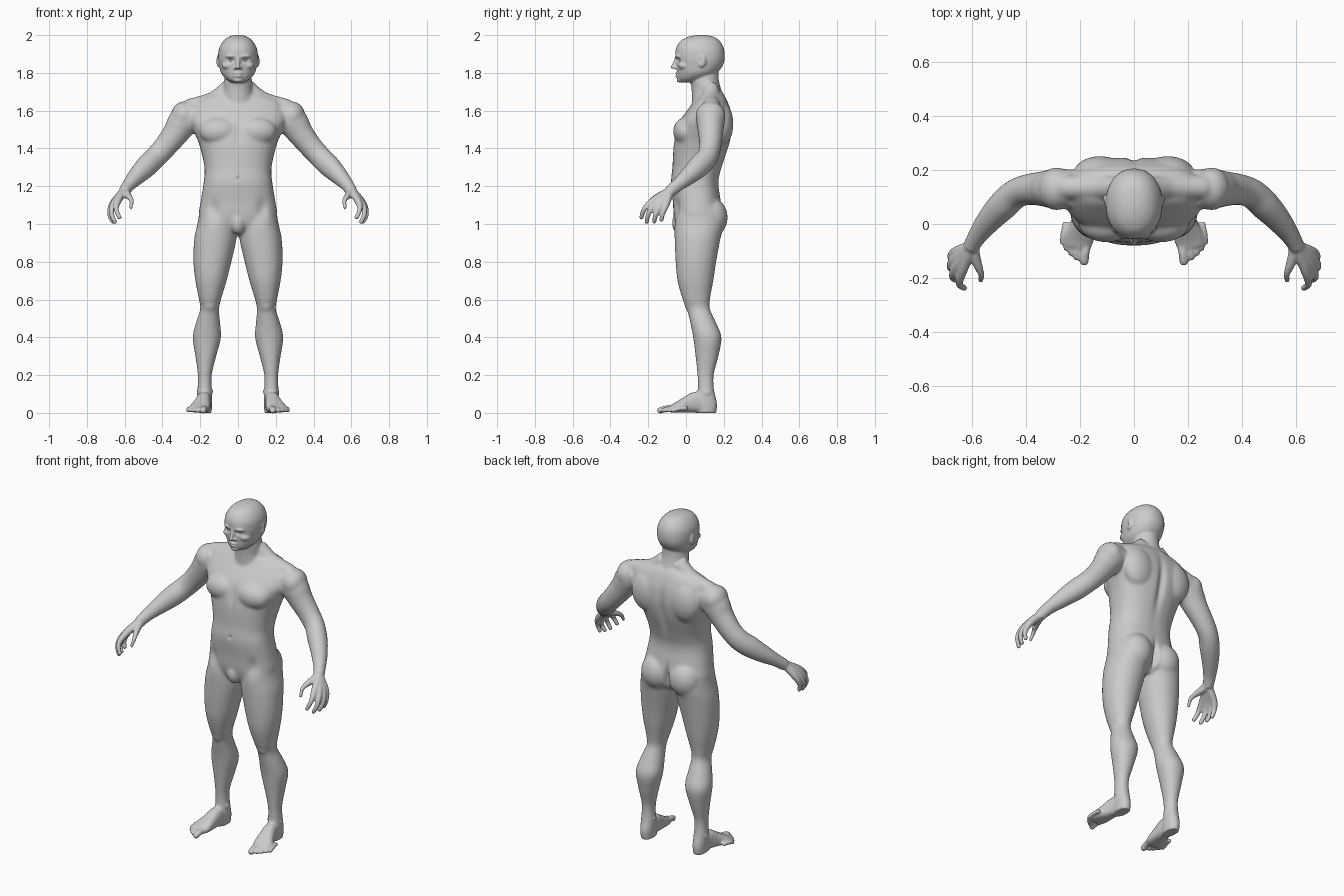
import bpy, bmesh, math
from mathutils import Vector, Matrix

bm = bmesh.new()


def spline(rows, steps=5):
    """Catmull-Rom interpolation through rows of numbers."""
    out = []
    for i in range(len(rows) - 1):
        p0, p1 = rows[max(i - 1, 0)], rows[i]
        p2, p3 = rows[i + 1], rows[min(i + 2, len(rows) - 1)]
        for k in range(steps):
            t = k / steps
            out.append([0.5 * (2 * b + (c - a) * t + (2 * a - 5 * b + 4 * c - d) * t * t
                               + (3 * b - a - 3 * c + d) * t ** 3)
                        for a, b, c, d in zip(p0, p1, p2, p3)])
    return out + [list(rows[-1])]


def loft(rows, upright=False, power=2.0, sides=32):
    """Closed skin through sections (x, y, z, half width, half depth)."""
    rows = spline(rows)
    rings = []
    for i, (x, y, z, a, b) in enumerate(rows):
        u, v = Vector((1, 0, 0)), Vector((0, 1, 0))
        if not upright:
            t = Vector(rows[min(i + 1, len(rows) - 1)][:3]) - Vector(rows[max(i - 1, 0)][:3])
            u = t.cross(Vector((0, 0, 1))).normalized()
            v = u.cross(t).normalized()
        ring = []
        for k in range(sides):
            c, s = math.cos(math.tau * k / sides), math.sin(math.tau * k / sides)
            c = math.copysign(abs(c) ** (2 / power), c)
            s = math.copysign(abs(s) ** (2 / power), s)
            ring.append(bm.verts.new(Vector((x, y, z)) + u * (a * c) + v * (b * s)))
        rings.append(ring)
    for r, q in zip(rings, rings[1:]):
        for k in range(sides):
            n = (k + 1) % sides
            bm.faces.new((r[k], r[n], q[n], q[k]))
    bm.faces.new(rings[0])
    bm.faces.new(rings[-1])


def stack(rows, power=2.0):
    """Upright loft from (z, front y, back y, x min, x max)."""
    loft([((l + r) / 2, (f + b) / 2, z, (r - l) / 2, (b - f) / 2)
          for z, f, b, l, r in rows], True, power)


def blob(center, radii, tilt=0):
    m = Matrix.Translation(center) @ Matrix.Rotation(tilt, 4, 'Z') @ Matrix.Diagonal((*radii, 1))
    bmesh.ops.create_uvsphere(bm, u_segments=24, v_segments=16, radius=1, matrix=m)


def tube(points, radii):
    """Round digit or muscle with a ball tip."""
    loft([(*p, r, r) for p, r in zip(points, radii)], sides=16)
    blob(points[-1], [radii[-1]] * 3)


# Leg, from hip to sole
stack([(1.08, -.05, .19, .02, .2), (1.0, -.06, .2, .008, .215), (.92, -.06, .182, .008, .232),
       (.8, -.055, .16, .035, .236), (.7, -.045, .145, .06, .226), (.6, -.018, .127, .09, .207),
       (.55, .004, .127, .1, .2), (.48, .022, .158, .095, .222), (.4, .038, .188, .09, .24),
       (.3, .05, .172, .115, .226), (.2, .06, .147, .139, .213), (.12, .062, .149, .138, .215),
       (.05, .05, .164, .137, .214), (0, .05, .16, .14, .21)], 2.1)
blob((.15, .022, .575), (.036, .03, .042))
blob((.208, .11, .105), (.012, .016, .016))
blob((.142, .1, .115), (.01, .016, .016))
# Foot and toes
loft([(.175, .13, .042, .034, .042), (.18, .06, .056, .037, .056), (.19, 0, .042, .045, .042),
      (.203, -.05, .027, .055, .027), (.211, -.085, .019, .048, .018)], power=2.5)
for x, y, r in ((.184, -.137, .017), (.212, -.122, .013), (.232, -.107, .012),
                (.25, -.088, .0115), (.264, -.067, .011)):
    tube([(x - .012, y + .075, .024), (x - .003, y + .03, .022), (x, y, .013)], (r, r, r))
# Buttock, chest, shoulder blade and shoulder muscles
blob((.095, .133, 1.035), (.094, .088, .105))
blob((.1, 0, 1.49), (.105, .068, .075))
blob((.125, .185, 1.53), (.1, .066, .12))
blob((.287, .13, 1.573), (.068, .08, .076))
tube([(.05, .13, 1.72), (.13, .135, 1.657), (.25, .135, 1.62)], (.045, .045, .045))
# Arm
loft([(.22, .13, 1.59, .07, .075), (.285, .13, 1.545, .075, .082), (.33, .13, 1.48, .066, .07),
      (.385, .128, 1.41, .058, .062), (.435, .113, 1.355, .055, .06),
      (.48, .073, 1.31, .056, .06), (.53, .02, 1.26, .048, .05),
      (.575, -.04, 1.21, .036, .036), (.602, -.085, 1.172, .03, .032)])
# Palm with fingers, then thumb
for knuckle, joint, tip in (
        ((.634, -.172, 1.125), (.645, -.22, 1.08), (.628, -.236, 1.035)),
        ((.655, -.158, 1.112), (.67, -.196, 1.06), (.652, -.208, 1.012)),
        ((.663, -.132, 1.106), (.679, -.16, 1.05), (.662, -.168, 1.012)),
        ((.66, -.104, 1.108), (.677, -.122, 1.06), (.668, -.13, 1.022))):
    tube([(.602, -.085, 1.175), knuckle, joint, tip], (.024, .019, .0135, .0115))
tube([(.597, -.085, 1.17), (.58, -.14, 1.15), (.564, -.185, 1.125), (.566, -.21, 1.085)],
     (.024, .019, .014, .0115))
# Ear, cheek, brow, nostril
blob((.104, .082, 1.863), (.009, .024, .034), -.25)
blob((.052, -.008, 1.838), (.034, .034, .022))
blob((.034, -.04, 1.888), (.034, .018, .01), .2)
blob((.012, -.053, 1.826), (.009, .012, .008))

# Mirror the paired parts
copy = bmesh.ops.duplicate(bm, geom=bm.verts[:] + bm.edges[:] + bm.faces[:])
for v in copy['geom']:
    if isinstance(v, bmesh.types.BMVert):
        v.co.x *= -1

# Torso
stack([(z, f, b, -w, w) for z, f, b, w in (
    (1.7, .08, .19, .08), (1.68, .065, .205, .16), (1.65, .045, .22, .225), (1.6, .005, .238, .255),
    (1.55, -.03, .245, .26), (1.5, -.05, .245, .24), (1.42, -.066, .23, .205),
    (1.3, -.072, .19, .178), (1.22, -.08, .172, .182), (1.12, -.07, .185, .198),
    (1.04, -.064, .195, .208), (.98, -.045, .18, .18), (.94, .0, .13, .09))], 2.4)
blob((0, -.03, 1.005), (.04, .045, .062))
# Neck and head
stack([(z, f, b, -w, w) for z, f, b, w in (
    (1.84, .05, .17, .06), (1.76, .028, .174, .074), (1.7, .03, .19, .078), (1.62, .03, .2, .09))])
stack([(z, f, b, -w, w) for z, f, b, w in (
    (2.0, .06, .1, .02), (1.992, .015, .145, .048), (1.97, -.028, .178, .077),
    (1.93, -.053, .2, .1), (1.88, -.056, .205, .105), (1.84, -.05, .195, .1),
    (1.8, -.046, .165, .09), (1.77, -.042, .115, .066), (1.75, -.03, .06, .036))], 2.15)
# Nose, lips, chin
tube([(0, -.05, 1.885), (0, -.06, 1.855), (0, -.07, 1.831)], (.008, .009, .011))
blob((0, -.046, 1.797), (.025, .012, .006))
blob((0, -.045, 1.783), (.022, .012, .006))
blob((0, -.034, 1.762), (.024, .016, .013))

bmesh.ops.recalc_face_normals(bm, faces=bm.faces[:])
mesh = bpy.data.meshes.new("body")
bm.to_mesh(mesh)
bm.free()
body = bpy.data.objects.new("body", mesh)
bpy.context.collection.objects.link(body)
bpy.context.view_layer.objects.active = body
body.select_set(True)

# Fuse everything into one skin
fuse = body.modifiers.new("fuse", 'REMESH')
fuse.mode = 'VOXEL'
fuse.voxel_size = 0.006
fuse.use_smooth_shade = True
bpy.ops.object.modifier_apply(modifier=fuse.name)

# Smooth broad areas strongly, and face, hands and feet lightly
broad = body.vertex_groups.new(name="broad")
broad.add([v.index for v in body.data.vertices
           if .12 < v.co.z < 1.74 and abs(v.co.x) < .58], 1, 'REPLACE')
for group, count in (("broad", 24), ("", 3)):
    sm = body.modifiers.new("smooth", 'SMOOTH')
    sm.factor, sm.iterations, sm.vertex_group = 0.5, count, group
    bpy.ops.object.modifier_apply(modifier=sm.name)

# Sculpted hollows: centre, falloff radii, push (mirrored in x)
dents = [((.037, -.05, 1.867), (.02, .03, .012), (0, .015, 0)),    # eye sockets
         ((.112, .075, 1.865), (.01, .01, .015), (-.006, 0, 0)),   # ears
         ((0, -.05, 1.79), (.022, .02, .003), (0, .005, 0)),       # mouth
         ((0, .25, 1.42), (.022, .06, .17), (0, -.018, 0)),        # spine
         ((0, .2, 1.02), (.014, .07, .07), (0, -.035, 0)),         # cleft
         ((0, -.06, 1.48), (.018, .04, .07), (0, .008, 0)),        # breastbone
         ((0, -.08, 1.24), (.01, .03, .01), (0, .007, 0)),         # navel
         ((.13, -.06, 1.08), (.03, .05, .05), (0, .012, 0))]       # groin
for c, r, push in dents:
    for side in ((1, -1) if c[0] else (1,)):
        for v in body.data.vertices:
            d = sum(((v.co[i] - c[i] * (side if i == 0 else 1)) / r[i]) ** 2 for i in range(3))
            if d < 8:
                v.co += Vector((push[0] * side, push[1], push[2])) * math.exp(-d)

# Eyes
for side, name in ((1, "left_eye"), (-1, "right_eye")):
    bpy.ops.mesh.primitive_uv_sphere_add(segments=24, ring_count=16, radius=.015,
                                         location=(.036 * side, -.022, 1.867))
    bpy.context.object.name = name
    bpy.ops.object.shade_smooth()
